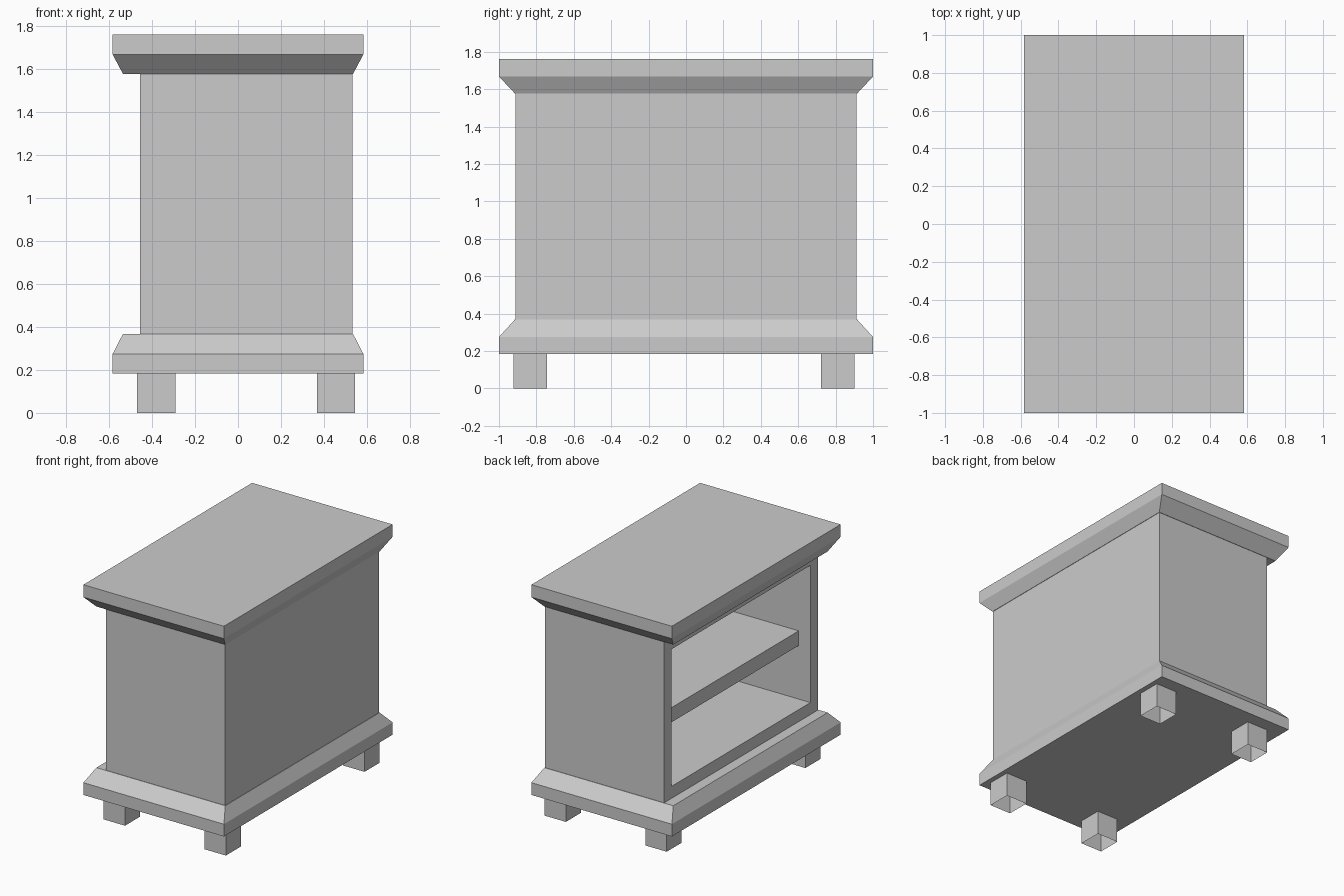
import bpy, bmesh
from mathutils import Vector

if "Cube" in bpy.data.objects:
    bpy.data.objects.remove(bpy.data.objects["Cube"])


def finish(name, bm):
    me = bpy.data.meshes.new(name)
    bm.to_mesh(me)
    bm.free()
    ob = bpy.data.objects.new(name, me)
    bpy.context.collection.objects.link(ob)
    return ob


def box_bm(lo, hi):
    lo, hi = Vector(lo), Vector(hi)
    bm = bmesh.new()
    bmesh.ops.create_cube(bm, size=1)
    for v in bm.verts:
        v.co = Vector((v.co[i] + 0.5) * (hi[i] - lo[i]) + lo[i] for i in range(3))
    return bm


def face_towards(bm, direction):
    bm.normal_update()
    return max(bm.faces, key=lambda f: f.normal.dot(Vector(direction)))


def moulding(name, z_flat, z_edge, z_narrow):
    """Straight-edged slab with a chamfer narrowing towards the cabinet body."""
    bm = bmesh.new()
    rings = []
    for x, y, z in ((0.583, 1.0, z_flat), (0.583, 1.0, z_edge), (0.535, 0.915, z_narrow)):
        rings.append([bm.verts.new((sx * x, sy * y, z))
                      for sx, sy in ((-1, -1), (1, -1), (1, 1), (-1, 1))])
    for a, b in zip(rings, rings[1:]):
        for i in range(4):
            j = (i + 1) % 4
            bm.faces.new((a[i], a[j], b[j], b[i]))
    bm.faces.new(rings[0])
    bm.faces.new(rings[-1])
    bmesh.ops.recalc_face_normals(bm, faces=bm.faces)
    return finish(name, bm)


# Base plinth and top slab
moulding("base_plinth", 0.183, 0.275, 0.368)
moulding("top_slab", 1.76, 1.667, 1.577)

# Cabinet body with the open compartment on the -x side
WALL = 0.09
bm = box_bm((-0.457, -0.912, 0.368), (0.532, 0.912, 1.577))
opening = face_towards(bm, (-1, 0, 0))
bmesh.ops.inset_individual(bm, faces=[opening], thickness=WALL, use_even_offset=True)
recess = bmesh.ops.extrude_discrete_faces(bm, faces=[opening])["faces"][0]
bmesh.ops.translate(bm, verts=recess.verts, vec=(0.989 - WALL, 0, 0))
finish("cabinet_body", bm)

# Inner shelf, set back from the opening
finish("shelf", box_bm((-0.36, -0.822, 0.86), (0.442, 0.822, 0.97)))

# Hollow square feet, open underneath
for x_name, x in (("left", -0.47), ("right", 0.367)):
    for y_name, y in (("front", -0.922), ("back", 0.722)):
        bm = box_bm((x, y, 0), (x + 0.178, y + 0.178, 0.183))
        bmesh.ops.delete(bm, geom=[face_towards(bm, (0, 0, -1))], context='FACES')
        finish(f"{y_name}_{x_name}_foot", bm)
